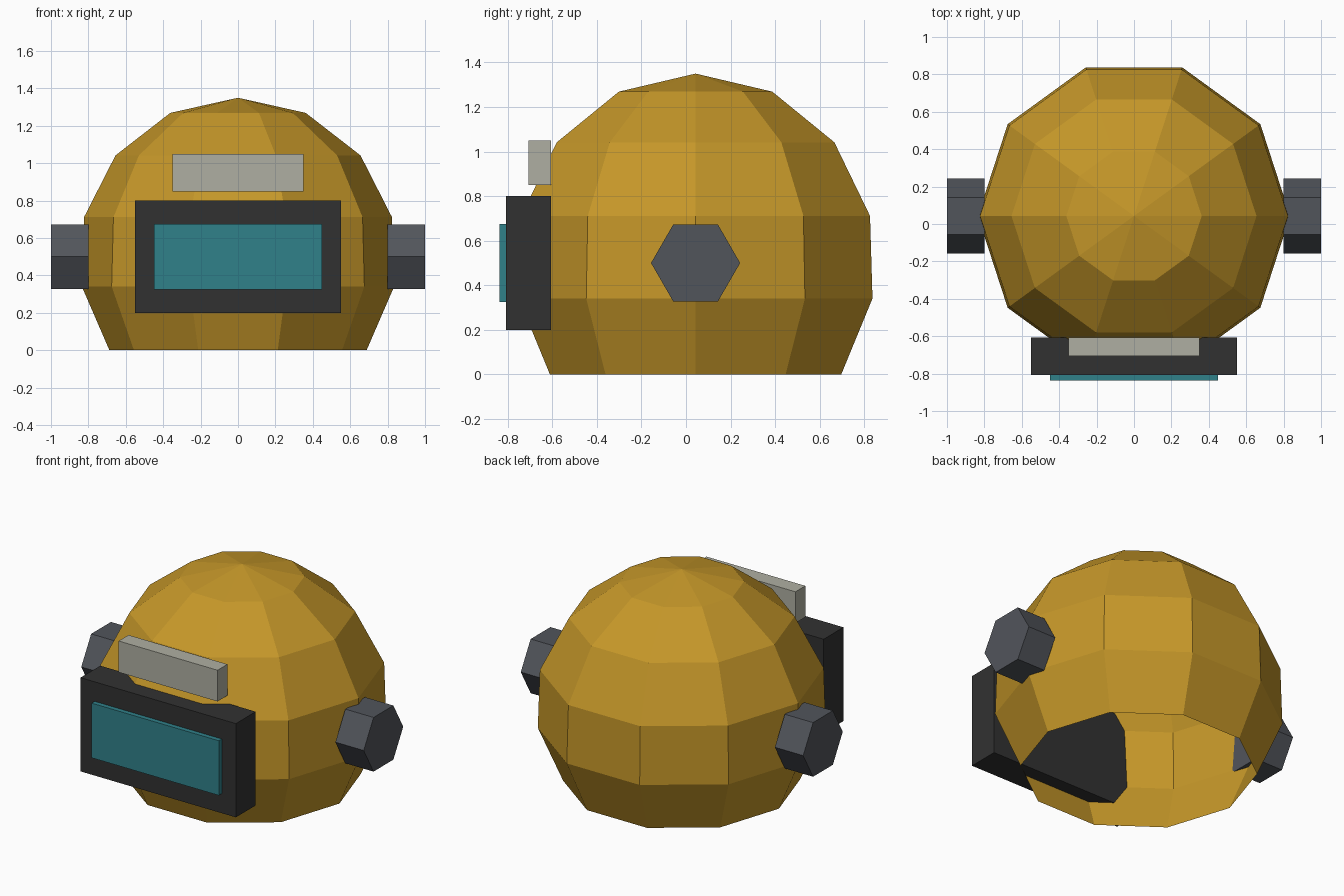
import bpy, bmesh, math
from mathutils import Matrix, Vector

if "Cube" in bpy.data.objects:
    bpy.data.objects.remove(bpy.data.objects["Cube"], do_unlink=True)

CENTRE_Y = 0.043      # dome and ear axis
BACK_Y = -0.607       # shared back plane of the visor frame and brow


def material(name, rgb):
    m = bpy.data.materials.new(name)
    m.use_nodes = True
    m.diffuse_color = (*rgb, 1)
    bsdf = m.node_tree.nodes["Principled BSDF"]
    bsdf.inputs["Base Color"].default_value = (*rgb, 1)
    bsdf.inputs["Roughness"].default_value = 0.8
    return m


ochre = material("ochre shell", (0.56, 0.31, 0.022))
charcoal = material("charcoal frame", (0.031, 0.031, 0.031))
teal = material("teal glass", (0.03, 0.22, 0.255))
stone = material("pale grey brow", (0.43, 0.43, 0.36))
slate = material("slate ear", (0.083, 0.09, 0.105))


def finish(bm, name, mat):
    mesh = bpy.data.meshes.new(name)
    bm.to_mesh(mesh)
    bm.free()
    mesh.materials.append(mat)
    obj = bpy.data.objects.new(name, mesh)
    bpy.context.collection.objects.link(obj)
    return obj


def box(name, mat, low, high):
    low, high = Vector(low), Vector(high)
    bm = bmesh.new()
    bmesh.ops.create_cube(bm, size=1, matrix=Matrix.Translation((low + high) / 2)
                          @ Matrix.Diagonal((*(high - low), 1)))
    return finish(bm, name, mat)


# Open ten-sided dome: an arc from the crown to the rim, spun round the axis
def dome(name, radius, sides, rings, sweep):
    bm = bmesh.new()
    centre = Vector((0, CENTRE_Y, 0.5))
    arc = []
    for i in range(rings + 1):
        a = sweep * i / rings
        arc.append(bm.verts.new(centre + radius * Vector((math.sin(a), 0, math.cos(a)))))
    edges = [bm.edges.new(pair) for pair in zip(arc, arc[1:])]
    bmesh.ops.spin(bm, geom=arc + edges, cent=centre, axis=(0, 0, 1),
                   angle=math.tau, steps=sides)
    bmesh.ops.remove_doubles(bm, verts=bm.verts, dist=0.001)
    bmesh.ops.recalc_face_normals(bm, faces=bm.faces)
    if sum(f.normal.dot(f.calc_center_median() - centre) for f in bm.faces) < 0:
        bmesh.ops.reverse_faces(bm, faces=bm.faces)
    return finish(bm, name, mat=ochre)


dome("helmet_shell", 0.85, 10, 5, math.radians(126))

# Visor and brow
box("visor_frame", charcoal, (-0.55, BACK_Y - 0.2, 0.2), (0.55, BACK_Y, 0.8))
box("visor_glass", teal, (-0.45, BACK_Y - 0.23, 0.325), (0.45, BACK_Y - 0.18, 0.675))
box("brow_plate", stone, (-0.35, BACK_Y - 0.1, 0.85), (0.35, BACK_Y, 1.05))

# Hexagonal ear pieces with corners pointing front and back
for side, name in ((1, "left_ear"), (-1, "right_ear")):
    bm = bmesh.new()
    bmesh.ops.create_cone(bm, cap_ends=True, segments=6, radius1=0.2, radius2=0.2, depth=0.2)
    corner = max(v.co.y for v in bm.verts)
    if corner < 0.19:
        bmesh.ops.rotate(bm, verts=bm.verts, matrix=Matrix.Rotation(math.radians(30), 3, "Z"))
    bmesh.ops.transform(bm, verts=bm.verts,
                        matrix=Matrix.Translation((side * 0.9, CENTRE_Y, 0.5))
                        @ Matrix.Rotation(math.pi / 2, 4, "Y"))
    finish(bm, name, slate)
